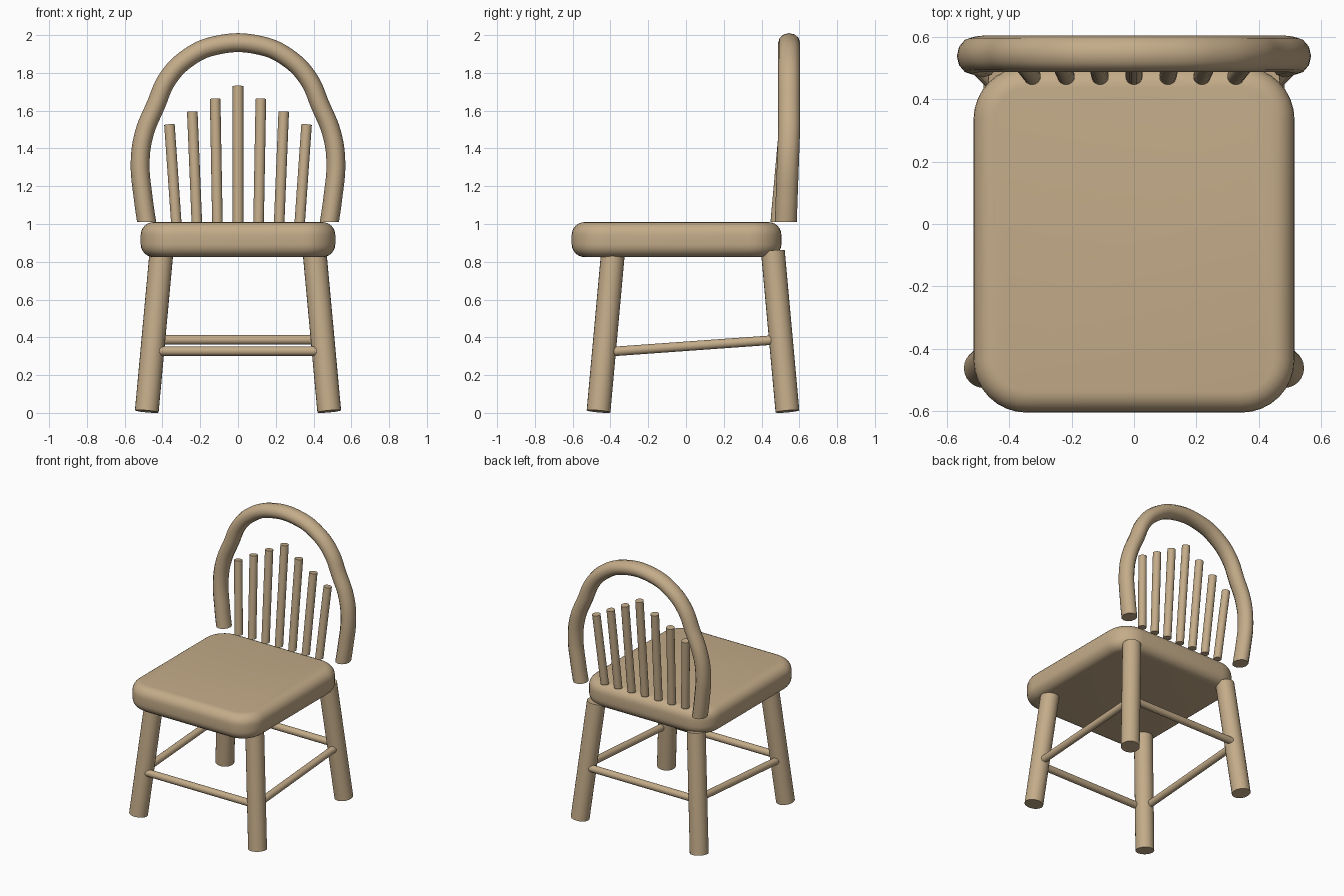
import bpy, bmesh
from mathutils import Vector

cube = bpy.data.objects.get("Cube")
if cube:
    bpy.data.objects.remove(cube, do_unlink=True)

# One wood colour for the whole chair
TAN = (0.55, 0.41, 0.25, 1)
wood = bpy.data.materials.new("tan_wood")
wood.use_nodes = True
wood.diffuse_color = TAN
wood.node_tree.nodes["Principled BSDF"].inputs["Base Color"].default_value = TAN


def finish(name, bm):
    bmesh.ops.recalc_face_normals(bm, faces=bm.faces)
    mesh = bpy.data.meshes.new(name)
    bm.to_mesh(mesh)
    bm.free()
    mesh.materials.append(wood)
    obj = bpy.data.objects.new(name, mesh)
    bpy.context.collection.objects.link(obj)
    bpy.ops.object.select_all(action="DESELECT")
    obj.select_set(True)
    bpy.context.view_layer.objects.active = obj
    bpy.ops.object.shade_smooth_by_angle(angle=0.7)
    return obj


def rod(name, start, end, radius, level=False):
    """Cylinder between two points; level rods get horizontal end cuts."""
    start, end = Vector(start), Vector(end)
    axis = end - start
    bm = bmesh.new()
    bmesh.ops.create_cone(bm, cap_ends=True, segments=24, radius1=radius,
                          radius2=radius, depth=axis.length)
    turn = axis.to_track_quat("Z", "Y")
    for v in bm.verts:
        v.co = turn @ v.co + (start + end) / 2
        if level and v.co.z < (start.z + end.z) / 2:
            v.co.z = start.z
    return finish(name, bm)


# Seat: slab with rounded corners and soft top and bottom rims
bm = bmesh.new()
bmesh.ops.create_cube(bm, size=1)
for v in bm.verts:
    v.co = Vector((v.co.x * 1.03, v.co.y * 1.11 - 0.05, v.co.z * 0.185 + 0.9175))
uprights = [e for e in bm.edges if abs(e.verts[0].co.z - e.verts[1].co.z) > 0.1]
bmesh.ops.bevel(bm, geom=uprights, offset=0.17, segments=8, profile=0.5, affect="EDGES")
rims = [e for e in bm.edges if abs(e.verts[0].co.z - e.verts[1].co.z) < 0.01]
bmesh.ops.bevel(bm, geom=rims, offset=0.068, segments=6, profile=0.5, affect="EDGES")
finish("seat", bm)

# Splayed legs and side stretchers
for side, s in (("left", 1), ("right", -1)):
    rod(f"front_{side}_leg", (s * 0.483, -0.463, 0.008), (s * 0.405, -0.386, 0.855), 0.063)
    rod(f"back_{side}_leg", (s * 0.483, 0.537, 0.008), (s * 0.405, 0.46, 0.855), 0.063)
    rod(f"{side}_stretcher", (s * 0.463, -0.43, 0.322), (s * 0.458, 0.495, 0.388), 0.025)

# Cross stretchers
rod("front_stretcher", (-0.44, -0.46, 0.327), (0.44, -0.46, 0.327), 0.025)
rod("back_stretcher", (-0.44, 0.525, 0.387), (0.44, 0.525, 0.387), 0.025)

# Fanned spindles, tallest in the middle
for i in range(-3, 4):
    top = 1.73 - 0.068 * abs(i)
    rod(f"spindle_{i + 4}", (i * 0.109, 0.475, 1.01),
        (i * 0.121, 0.475 + (top - 1.01) * 0.09, top), 0.028, level=True)

# Back hoop: mirrored path swept with a round section, slightly deeper than wide
half = [(0.479, 0.98), (0.501, 1.13), (0.518, 1.33), (0.496, 1.48), (0.435, 1.63),
        (0.375, 1.765), (0.275, 1.872), (0.12, 1.945)]
path = half + [(-x, z) for x, z in reversed(half)]
curve = bpy.data.curves.new("hoop_path", "CURVE")
curve.dimensions = "3D"
curve.bevel_depth = 0.05
curve.bevel_resolution = 4
curve.resolution_u = 6
curve.use_fill_caps = True
spline = curve.splines.new("BEZIER")
spline.bezier_points.add(len(path) - 1)
for point, (x, z) in zip(spline.bezier_points, path):
    point.co = (x, 0, z)
    point.handle_left_type = point.handle_right_type = "AUTO"
helper = bpy.data.objects.new("hoop_path", curve)
bpy.context.collection.objects.link(helper)
bpy.context.view_layer.update()
swept = bpy.data.meshes.new_from_object(
    helper.evaluated_get(bpy.context.evaluated_depsgraph_get()))
bpy.data.objects.remove(helper, do_unlink=True)
bm = bmesh.new()
bm.from_mesh(swept)
bpy.data.meshes.remove(swept)
bmesh.ops.remove_doubles(bm, verts=bm.verts, dist=0.0005)
for v in bm.verts:
    v.co.y = v.co.y * 1.16 + 0.528 + 0.018 * min(1, max(0, (v.co.z - 1) / 0.5))
# Trim the hoop ends level with the seat top
bmesh.ops.bisect_plane(bm, geom=bm.verts[:] + bm.edges[:] + bm.faces[:],
                       plane_co=(0, 0, 1.01), plane_no=(0, 0, 1), clear_inner=True)
bmesh.ops.holes_fill(bm, edges=[e for e in bm.edges if e.is_boundary], sides=0)
finish("back_hoop", bm)
